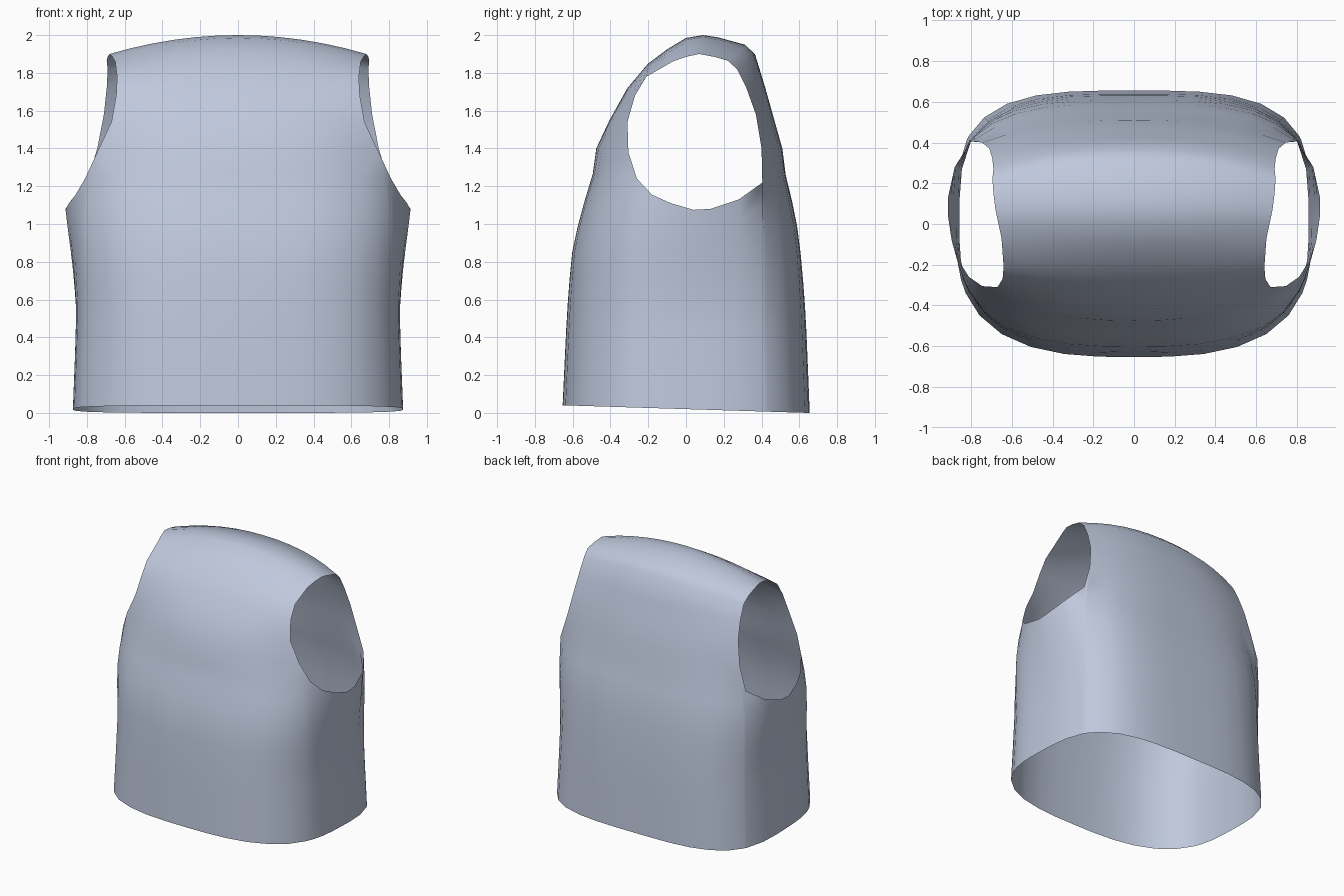
import bpy, bmesh, math
from mathutils import Vector

if "Cube" in bpy.data.objects:
    bpy.data.objects.remove(bpy.data.objects["Cube"])

STRIP = 6    # columns from centre line to armhole
ROWS = 10    # rows from hem to yoke

# Centre line over the shoulder, front to back (y, z)
CENTRE = [(-.475, 1.4), (-.405, 1.55), (-.31, 1.72), (-.20, 1.85), (-.10, 1.925),
          (0, 1.985), (.09, 2.0), (.17, 1.988), (.31, 1.95), (.365, 1.9),
          (.42, 1.72), (.465, 1.56), (.51, 1.4)]
# Upper armhole edge, front to back (x, y, z)
ARM_TOP = [(.745, -.305, 1.38), (.67, -.31, 1.54), (.645, -.27, 1.68), (.64, -.21, 1.78),
           (.65, -.07, 1.86), (.665, 0, 1.885), (.68, .07, 1.9), (.69, .15, 1.885),
           (.695, .22, 1.865), (.69, .27, 1.82), (.695, .32, 1.72), (.71, .37, 1.58),
           (.745, .40, 1.40)]
# Lower armhole edge, front to back
ARM_LOW = [(.81, -.26, 1.24), (.86, -.18, 1.155), (.895, -.08, 1.11), (.913, .04, 1.075),
           (.913, .13, 1.08), (.88, .28, 1.13), (.80, .405, 1.22)]
# Half width, front depth and back depth by height
WIDTH = [(0, .875), (.3, .863), (.55, .855), (.8, .868), (1.04, .888), (1.5, .89)]
FRONT = [(0, .655), (.5, .632), (.9, .61), (1.15, .56), (1.4, .475)]
BACK = [(0, .655), (.5, .635), (.9, .612), (1.05, .60), (1.2, .572), (1.4, .51)]


def lookup(table, z):
    for (a, p), (b, q) in zip(table, table[1:]):
        if z <= b:
            return p + (q - p) * max(0, (z - a) / (b - a))
    return table[-1][1]


def strip_row(centre, rim):
    """Points from the centre line out to the armhole edge."""
    row = []
    for i in range(STRIP + 1):
        s = i / STRIP
        f = s ** 2.5
        row.append(Vector((rim[0] * s, centre[0] + (rim[1] - centre[0]) * f,
                           centre[1] + (rim[2] - centre[1]) * s ** 2)))
    return row


def section_radius(direction, z):
    """Radius of the rounded body section along a direction."""
    front = direction.y < 0
    depth = lookup(FRONT if front else BACK, z)
    n = 2.9 if front else 3.5
    total = abs(direction.x / lookup(WIDTH, z)) ** n + abs(direction.y / depth) ** n
    return total ** (-1 / n)


bm = bmesh.new()


def skin(grid):
    for a, b in zip(grid, grid[1:]):
        for i in range(len(a) - 1):
            bm.faces.new((a[i], a[i + 1], b[i + 1], b[i]))


# Shoulder panel: front yoke, over the top, to back yoke
upper = [[bm.verts.new(p) for p in strip_row(c, r)] for c, r in zip(CENTRE, ARM_TOP)]
skin(upper)

# Lower body: from hem to yoke and armhole bottom
yoke = upper[0] + [bm.verts.new(p) for p in ARM_LOW] + upper[-1][::-1]
lower = []
for k in range(ROWS):
    u = k / ROWS
    row = []
    for v in yoke:
        flat = Vector((v.co.x, v.co.y, 0))
        d = flat.normalized()
        hem = min(.04, .02 - .031 * d.y * section_radius(d, 0))
        z = hem + (v.co.z - hem) * u
        r = section_radius(d, z)
        r += (flat.length - r) * u ** 5
        row.append(bm.verts.new((d.x * r, d.y * r, z)))
    lower.append(row)
skin(lower + [yoke])

mesh = bpy.data.meshes.new("vest_body")
bmesh.ops.recalc_face_normals(bm, faces=bm.faces)
bm.faces.ensure_lookup_table()
# Make the sheet face outwards
if sum((f.normal.dot(f.calc_center_median() - Vector((0, 0, 1)))) for f in bm.faces) < 0:
    bmesh.ops.reverse_faces(bm, faces=bm.faces)
for f in bm.faces:
    f.smooth = True
bm.to_mesh(mesh)
bm.free()

vest = bpy.data.objects.new("vest_body", mesh)
bpy.context.collection.objects.link(vest)
mirror = vest.modifiers.new("mirror", 'MIRROR')
mirror.use_clip = True
mirror.merge_threshold = .002

cloth = bpy.data.materials.new("pale_blue_grey_cloth")
cloth.diffuse_color = (.52, .58, .72, 1)
cloth.use_nodes = True
cloth.node_tree.nodes["Principled BSDF"].inputs["Base Color"].default_value = cloth.diffuse_color
mesh.materials.append(cloth)
